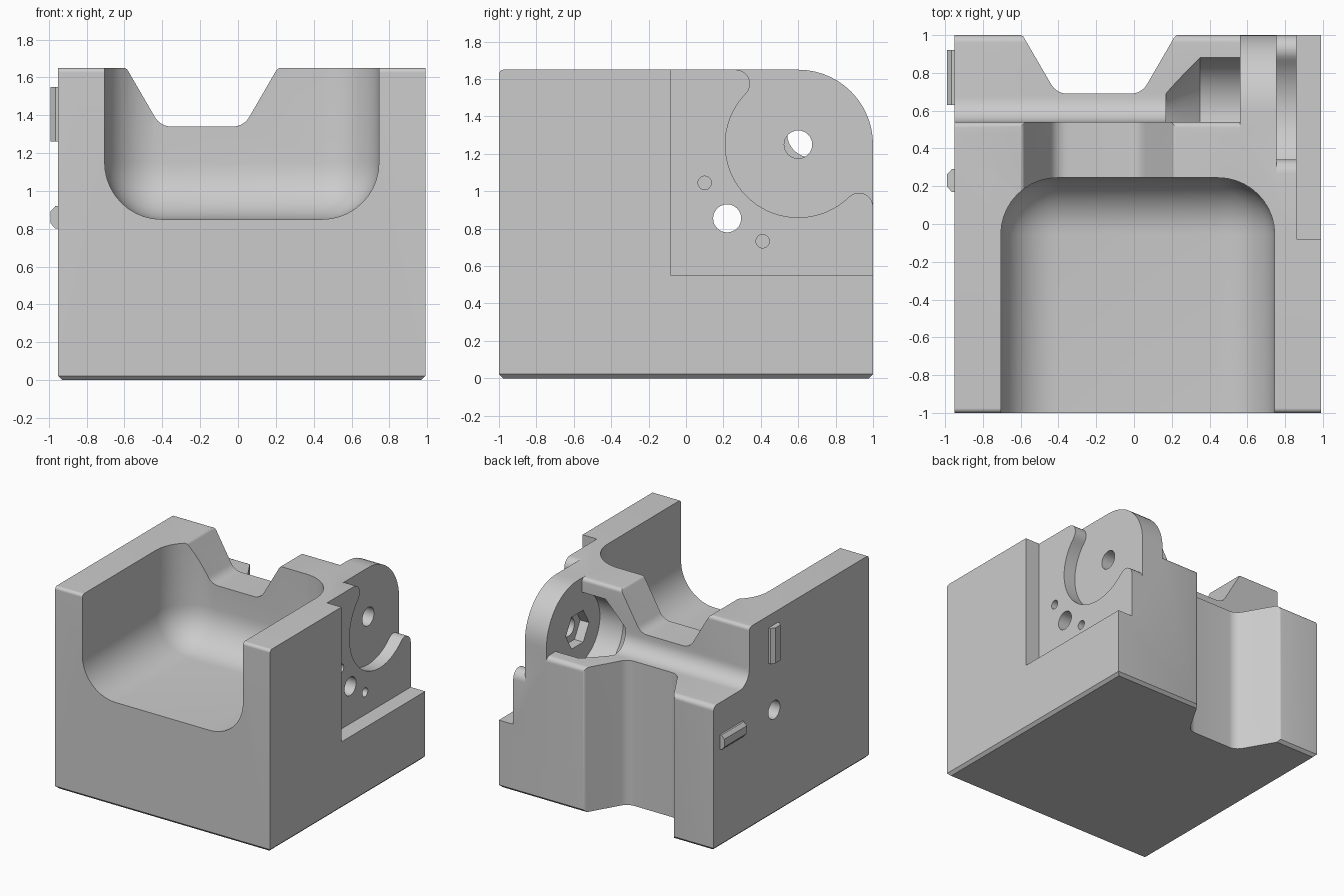
import bpy, bmesh, math
from mathutils import Vector

if "Cube" in bpy.data.objects:
    bpy.data.objects.remove(bpy.data.objects["Cube"])

grey = bpy.data.materials.new("plain_grey")
grey.use_nodes = True
COLOR = (0.6, 0.6, 0.6, 1)
grey.diffuse_color = COLOR
grey.node_tree.nodes["Principled BSDF"].inputs["Base Color"].default_value = COLOR

AXES = {"x": lambda a, b, t: (t, a, b),
        "y": lambda a, b, t: (a, t, b),
        "z": lambda a, b, t: (a, b, t)}


def make(name, bm):
    bmesh.ops.recalc_face_normals(bm, faces=bm.faces)
    mesh = bpy.data.meshes.new(name)
    bm.to_mesh(mesh)
    bm.free()
    mesh.materials.append(grey)
    ob = bpy.data.objects.new(name, mesh)
    bpy.context.collection.objects.link(ob)
    return ob


def rounded(points, steps=8):
    """Fillet every corner (a, b, radius) that has a radius."""
    out = []
    for i, p in enumerate(points):
        c = Vector(p[:2])
        if len(p) < 3:
            out.append(c)
            continue
        d1 = (Vector(points[i - 1][:2]) - c).normalized()
        d2 = (Vector(points[(i + 1) % len(points)][:2]) - c).normalized()
        half = d1.angle(d2) / 2
        centre = c + (d1 + d2).normalized() * p[2] / math.sin(half)
        reach = p[2] / math.tan(half)
        v1 = (c + d1 * reach - centre).normalized()
        v2 = (c + d2 * reach - centre).normalized()
        out += [centre + v1.slerp(v2, k / steps).normalized() * p[2] for k in range(steps + 1)]
    return out


def arc(cy, cz, r, start, end, steps):
    return [(cy + r * math.cos(t), cz + r * math.sin(t)) for t in
            (math.radians(start + (end - start) * k / steps) for k in range(steps + 1))]


def prism(name, points, axis, lo, hi):
    bm = bmesh.new()
    ends = [[bm.verts.new(AXES[axis](a, b, t)) for a, b in points] for t in (lo, hi)]
    for ring in ends:
        bm.faces.new(ring)
    for k in range(len(points)):
        bm.faces.new((ends[0][k - 1], ends[0][k], ends[1][k], ends[1][k - 1]))
    return make(name, bm)


def cut(cutter):
    """Subtract a cutter from the body, then discard it."""
    cutter.hide_render = True
    mod = body.modifiers.new("cut", "BOOLEAN")
    mod.operation, mod.solver, mod.object = "DIFFERENCE", "EXACT", cutter
    bpy.context.view_layer.objects.active = body
    bpy.ops.object.modifier_apply(modifier=mod.name)
    bpy.data.objects.remove(cutter)


def drill(y, z, r, lo, hi, sides=32):
    cut(prism("drill_cutter", arc(y, z, r, 0, 360 - 360 / sides, sides - 1), "x", lo, hi))


# Main block: side profile with the rounded hinge end, chamfered around the base
HY, HZ = 0.6, 1.25
profile = rounded([(-1, 0), (1, 0), (1, HZ + 0.4, 0.4), (-1, HZ + 0.4, 0.025)], 14)
body = prism("block_body", profile, "x", -0.95, 0.99)
bm = bmesh.new()
bm.from_mesh(body.data)
base_edges = [e for e in bm.edges if all(v.co.z < 0.001 for v in e.verts)]
bmesh.ops.bevel(bm, geom=base_edges, offset=0.022, segments=1, affect="EDGES")
bm.to_mesh(body.data)
bm.free()

# Front pocket with rounded back and floor
bm = bmesh.new()
bmesh.ops.create_cube(bm, size=1)
for v in bm.verts:
    v.co = (0.745 if v.co.x > 0 else -0.705,
            0.245 if v.co.y > 0 else -2,
            2.5 if v.co.z > 0 else 0.85)
soft = [e for e in bm.edges
        if sum((all(v.co.y > 0 for v in e.verts), all(v.co.z < 1 for v in e.verts),
                all(v.co.x > 0 for v in e.verts) or all(v.co.x < 0 for v in e.verts))) == 2
        and not all(v.co.z > 1 for v in e.verts)]
bmesh.ops.bevel(bm, geom=soft, offset=0.3, segments=10, profile=0.5, affect="EDGES")
cut(make("pocket_cutter", bm))

# Lowered shelf behind the wall
cut(prism("shelf_cutter", rounded([
    (0.4, 2), (0.4, 1.651), (0.54, 1.649, 0.03), (0.54, 1.18, 0.13),
    (0.999, 1.18, 0.04), (1.001, 1.1), (1.2, 1.1), (1.2, 2)]), "x", -1.2, 0.56))

# Tapered notch through the wall, and full-height notch in the back
cut(prism("wall_notch_cutter", rounded([
    (-0.62, 2), (-0.62, 1.651), (-0.59, 1.65, 0.03), (-0.41, 1.34, 0.1),
    (0.03, 1.34, 0.1), (0.21, 1.65, 0.03), (0.24, 1.651), (0.24, 2)]), "y", -0.5, 0.8))
cut(prism("back_notch_cutter", rounded([
    (-0.62, 1.2), (-0.62, 1.001), (-0.59, 1, 0.03), (-0.41, 0.69, 0.1),
    (0.04, 0.69, 0.1), (0.22, 1, 0.03), (0.25, 1.001), (0.25, 1.2)]), "z", -0.5, 2))

# Round clearance with a conical end on the inside of the hinge ear
bm = bmesh.new()
rings = [[bm.verts.new((x, a, b)) for a, b in arc(HY, HZ, r, 0, 352.5, 47)]
         for x, r in ((0.17, 0.115), (0.35, 0.29), (0.56, 0.29))]
for one, two in zip(rings, rings[1:]):
    for k in range(48):
        bm.faces.new((one[k - 1], one[k], two[k], two[k - 1]))
bm.faces.new(rings[0])
bm.faces.new(rings[-1])
cut(make("clearance_cutter", bm))

# Side recess, then the deeper round hinge seat with curled ends
cut(prism("side_recess_cutter", [(-0.08, 0.55), (1.2, 0.55), (1.2, 2), (-0.08, 2)], "x", 0.86, 1.2))
seat = (arc(HY - 0.333, HZ + 0.325, 0.075, 90, -44, 10)
        + arc(HY, HZ, 0.39, 136, 314, 36)
        + arc(HY + 0.325, HZ - 0.333, 0.075, 134, 0, 10)
        + [(1.2, 0.917), (1.2, 2), (0.267, 2)])
cut(prism("hinge_seat_cutter", seat, "x", 0.755, 1.2))

# Pivot hole with hexagonal nut seat, through hole and two blind pin holes
drill(HY, HZ, 0.15, 0.5, 0.64, 6)
drill(HY, HZ, 0.075, 0.5, 0.9)
drill(0.22, 0.855, 0.075, -1.2, 1.2)
for y, z in ((0.1, 1.045), (0.41, 0.733)):
    drill(y, z, 0.036, 0.74, 1.2, 24)


# Chamfered locating keys on the outer wall
def key_section(mid):
    return [(-0.94, mid - 0.06), (-0.965, mid - 0.06), (-0.99, mid - 0.032),
            (-0.99, mid + 0.032), (-0.965, mid + 0.06), (-0.94, mid + 0.06)]


prism("upright_key", key_section(0.23), "z", 1.26, 1.55)
prism("level_key", key_section(0.86), "y", 0.63, 0.92)

# Smooth fillets, crisp edges
bpy.ops.object.select_all(action="DESELECT")
body.select_set(True)
bpy.context.view_layer.objects.active = body
bpy.ops.object.shade_smooth_by_angle(angle=math.radians(30))
